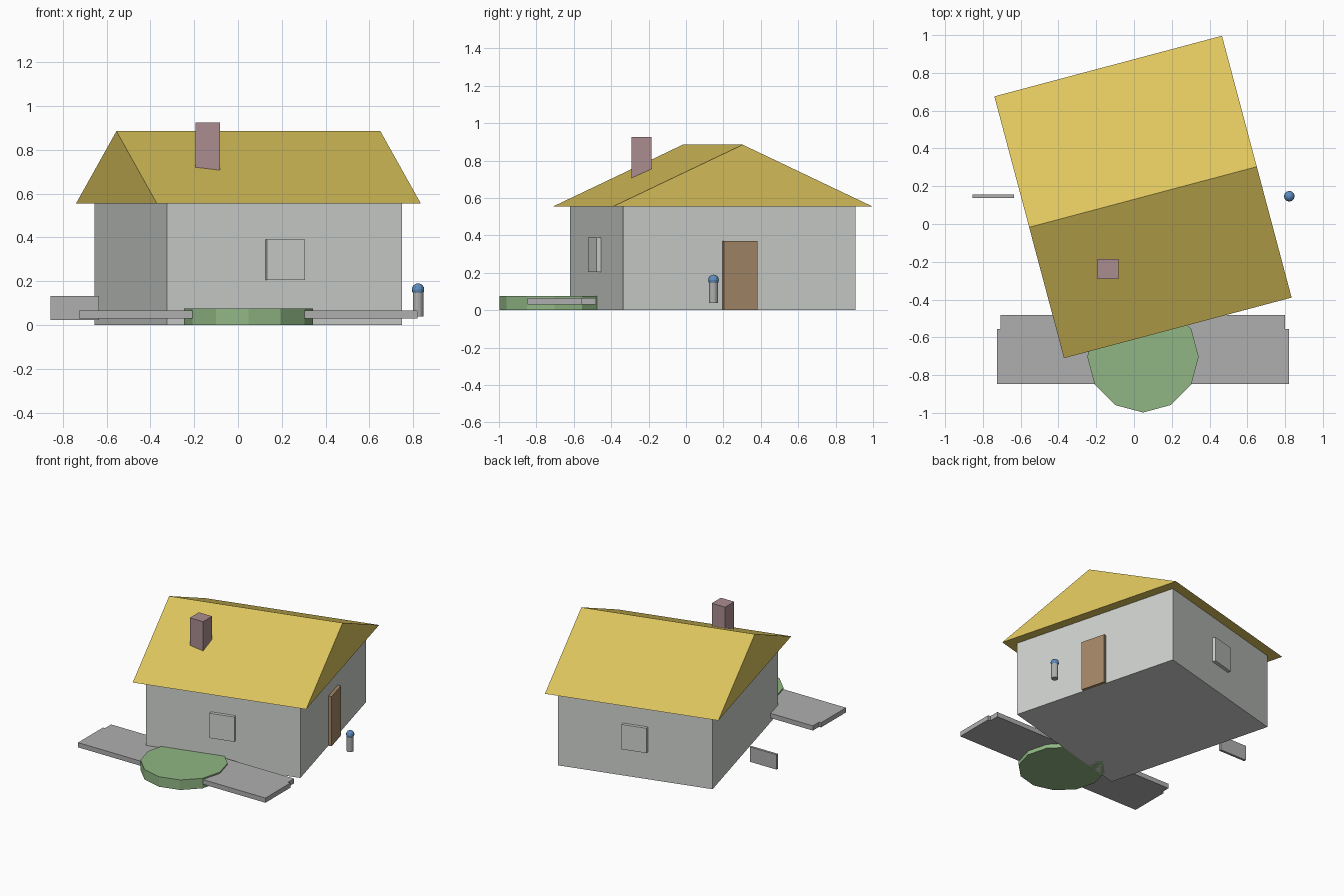
import bpy, bmesh
from math import radians
from mathutils import Matrix, Vector

old = bpy.data.objects.get("Cube")
if old:
    bpy.data.objects.remove(old, do_unlink=True)


def material(name, r, g, b):
    m = bpy.data.materials.new(name)
    m.use_nodes = True
    m.diffuse_color = (r, g, b, 1)
    m.node_tree.nodes["Principled BSDF"].inputs["Base Color"].default_value = (r, g, b, 1)
    return m


wall_grey = material("wall grey", 0.63, 0.65, 0.63)
stone_grey = material("stone grey", 0.43, 0.43, 0.43)
straw = material("roof yellow", 0.73, 0.56, 0.11)
grass = material("grass green", 0.28, 0.47, 0.23)
brick = material("chimney pink", 0.41, 0.27, 0.28)
wood = material("door brown", 0.38, 0.25, 0.14)
blue = material("cap blue", 0.11, 0.27, 0.52)

# Frame of the turned house: local x along the ridge, local y across it
HOUSE = Matrix.Translation((0.0475, 0.143, 0)) @ Matrix.Rotation(radians(14.9), 4, "Z")
WORLD = Matrix.Identity(4)


def add(name, bm, mat, frame=WORLD):
    bmesh.ops.recalc_face_normals(bm, faces=bm.faces)
    me = bpy.data.meshes.new(name)
    bm.to_mesh(me)
    bm.free()
    me.materials.append(mat)
    ob = bpy.data.objects.new(name, me)
    ob.matrix_world = frame
    bpy.context.collection.objects.link(ob)
    return ob


def box(name, lo, hi, mat, frame=WORLD):
    lo, hi = Vector(lo), Vector(hi)
    bm = bmesh.new()
    m = Matrix.Translation((lo + hi) / 2) @ Matrix.Diagonal((*(hi - lo), 1))
    bmesh.ops.create_cube(bm, size=1, matrix=m)
    return add(name, bm, mat, frame)


def cylinder(name, x, y, z0, z1, radius, sides, mat):
    bm = bmesh.new()
    bmesh.ops.create_cone(bm, cap_ends=True, segments=sides, radius1=radius, radius2=radius,
                          depth=z1 - z0, matrix=Matrix.Translation((x, y, (z0 + z1) / 2)))
    return add(name, bm, mat)


# House body
A, B = 0.555, 0.643
EAVE, RIDGE = 0.555, 0.885
box("walls", (-A, -B, 0), (A, B, EAVE), wall_grey, HOUSE)

# Gable roof: triangle profile extruded along the ridge
bm = bmesh.new()
length = 0.6235
profile = [(-0.717, EAVE), (0.717, EAVE), (0, RIDGE)]
gable = bm.faces.new([bm.verts.new((-length, y, z)) for y, z in profile])
ext = bmesh.ops.extrude_face_region(bm, geom=[gable], use_keep_orig=True)
moved = [v for v in ext["geom"] if isinstance(v, bmesh.types.BMVert)]
bmesh.ops.translate(bm, verts=moved, vec=(2 * length, 0, 0))
add("roof", bm, straw, HOUSE)

# Door on the left side, a window panel on the front and back walls
box("door", (A - 0.02, -0.093, 0), (A + 0.024, 0.093, 0.37), wood, HOUSE)
for name, side in (("front_window", -1), ("back_window", 1)):
    y0, y1 = sorted((side * (B - 0.02), side * (B + 0.024)))
    box(name, (-0.09, y0, 0.205), (0.09, y1, 0.39), wall_grey, HOUSE)

# Chimney
box("chimney", (-0.193, -0.292, 0.65), (-0.083, -0.185, 0.925), brick)

# Garden: path slabs, lawn disc and a small board
box("path", (-0.725, -0.848, 0.03), (0.82, -0.555, 0.065), stone_grey)
box("path_edge", (-0.708, -0.555, 0.03), (0.80, -0.482, 0.065), stone_grey)
cylinder("lawn", 0.0475, -0.703, 0, 0.075, 0.295, 12, grass)
box("board", (-0.855, 0.138, 0.022), (-0.635, 0.156, 0.133), stone_grey)

# Post with a round cap
cylinder("post", 0.822, 0.147, 0.038, 0.16, 0.024, 12, stone_grey)
bm = bmesh.new()
bmesh.ops.create_uvsphere(bm, u_segments=12, v_segments=8, radius=0.0285,
                          matrix=Matrix.Translation((0.822, 0.147, 0.1615)))
add("post_cap", bm, blue)
